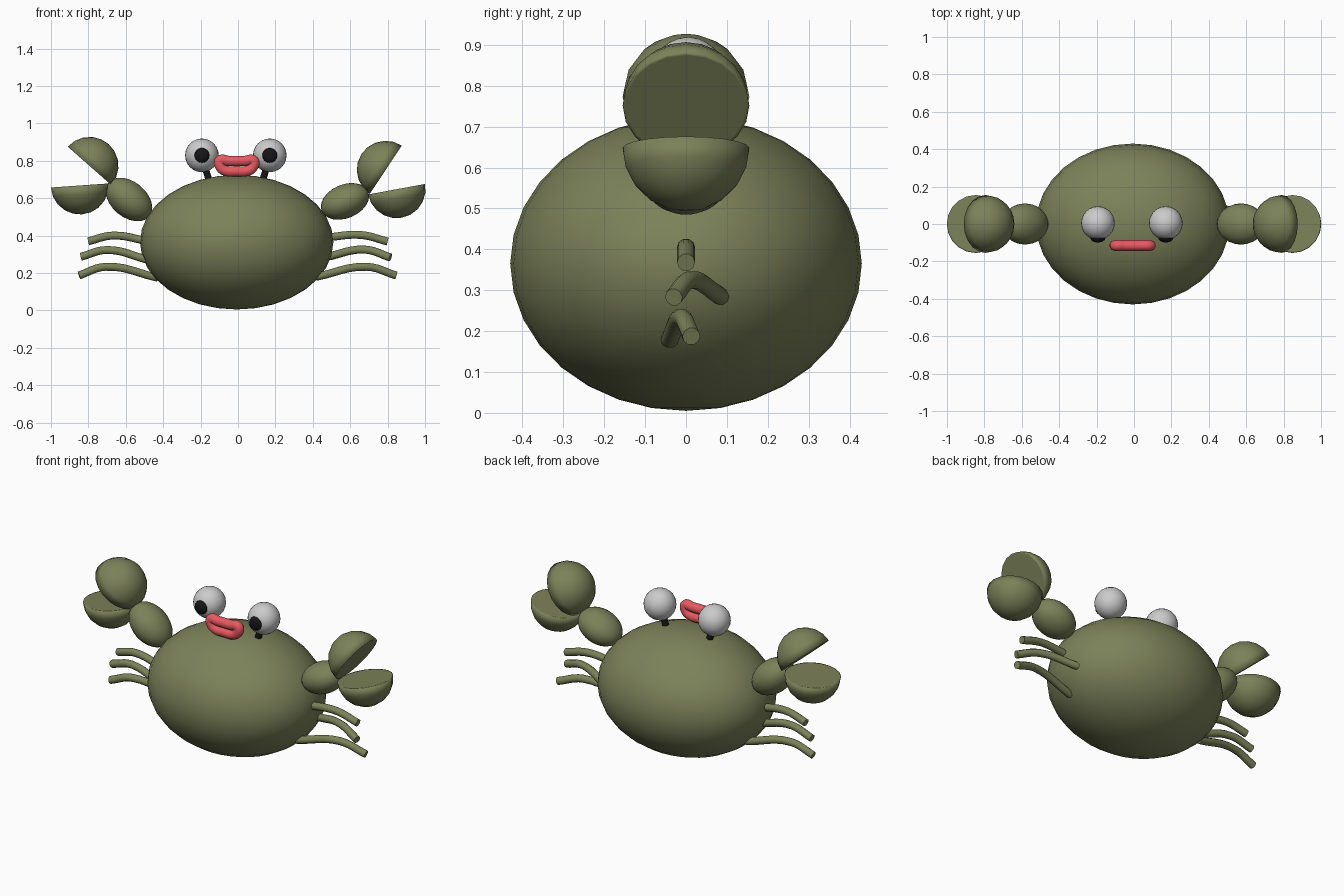
import bpy, bmesh, math
from mathutils import Vector

if "Cube" in bpy.data.objects:
    bpy.data.objects.remove(bpy.data.objects["Cube"])


def material(name, rgb):
    m = bpy.data.materials.new(name)
    m.diffuse_color = (*rgb, 1)
    m.use_nodes = True
    m.node_tree.nodes["Principled BSDF"].inputs["Base Color"].default_value = m.diffuse_color
    return m


OLIVE = material("olive", (0.20, 0.22, 0.10))
RED = material("red", (0.80, 0.10, 0.12))
BLACK = material("black", (0.008, 0.008, 0.008))


def ball(name, loc, radii, mat=None, tilt=0, segs=24, dome=False):
    """Smooth ellipsoid; dome=True presses the lower half flat."""
    bm = bmesh.new()
    bmesh.ops.create_uvsphere(bm, u_segments=segs, v_segments=segs // 2, radius=1)
    if dome:
        for v in bm.verts:
            v.co.z = max(v.co.z, 0)
    for f in bm.faces:
        f.smooth = True
    me = bpy.data.meshes.new(name)
    bm.to_mesh(me)
    bm.free()
    ob = bpy.data.objects.new(name, me)
    bpy.context.collection.objects.link(ob)
    ob.location, ob.scale = loc, radii
    ob.rotation_euler.y = tilt
    if mat:
        me.materials.append(mat)
    return ob


def tube(name, pts, radius, mat, cyclic=False):
    """Round tube along a smooth path, turned into a mesh."""
    cu = bpy.data.curves.new(name, 'CURVE')
    cu.dimensions = '3D'
    cu.bevel_depth, cu.bevel_resolution = radius, 3
    cu.resolution_u, cu.use_fill_caps = 6, True
    sp = cu.splines.new('BEZIER')
    sp.bezier_points.add(len(pts) - 1)
    for b, p in zip(sp.bezier_points, pts):
        b.co = p
        b.handle_left_type = b.handle_right_type = 'AUTO'
    sp.use_cyclic_u = cyclic
    cu.materials.append(mat)
    ob = bpy.data.objects.new(name, cu)
    bpy.context.collection.objects.link(ob)
    bpy.ops.object.select_all(action='DESELECT')
    ob.select_set(True)
    bpy.context.view_layer.objects.active = ob
    bpy.ops.object.convert(target='MESH')
    bpy.ops.object.shade_smooth_by_angle(angle=math.radians(60))
    return ob


# body
ball("body", (-0.007, 0, 0.365), (0.517, 0.43, 0.36), OLIVE, segs=32)

# arms
ball("arm_left", (-0.583, 0, 0.593), (0.142, 0.11, 0.095), OLIVE, math.radians(40))
ball("arm_right", (0.572, 0, 0.583), (0.135, 0.11, 0.09), OLIVE, math.radians(-23))

# pincer halves: centre x, z and the direction of the dome
for name, x, z, nx, nz in [
    ("pincer_upper_left", -0.794, 0.773, 0.66, 0.75),
    ("pincer_lower_left", -0.846, 0.668, 0.07, -1.0),
    ("pincer_upper_right", 0.790, 0.752, -0.83, 0.55),
    ("pincer_lower_right", 0.848, 0.648, 0.18, -0.98),
]:
    ball(name, (x, 0, z), (0.155,) * 3, OLIVE, math.atan2(nx, nz), 20, True)

# eyes, pupils and stalks
for side, x, s in (("left", -0.193, -1), ("right", 0.17, 1)):
    ball("eye_" + side, (x, 0.005, 0.829), (0.09,) * 3)
    ball("pupil_" + side, (x, -0.075, 0.829), (0.04, 0.024, 0.04), BLACK, segs=16)
    tube("eye_stalk_" + side, [(x - s * 0.012, 0, 0.78), (x - s * 0.04, 0, 0.69)],
         0.019, BLACK)

# lips: closed loop with a thin smiling slot
lips = [(-0.098, 0.800), (-0.05, 0.799), (-0.007, 0.799), (0.036, 0.799), (0.084, 0.800),
        (0.076, 0.762), (0.045, 0.745), (-0.007, 0.744), (-0.06, 0.745), (-0.09, 0.762)]
tube("lips", [(x, -0.115, z) for x, z in lips], 0.029, RED, True)

# legs: root, peak, tip
legs = {
    "leg_left_top": [(-0.48, -0.03, 0.37), (-0.67, -0.01, 0.40), (-0.80, 0, 0.37)],
    "leg_left_middle": [(-0.48, -0.04, 0.27), (-0.70, -0.01, 0.323), (-0.84, 0, 0.287)],
    "leg_left_bottom": [(-0.43, 0.04, 0.175), (-0.71, 0.01, 0.233), (-0.85, 0, 0.187)],
    "leg_right_top": [(0.47, 0, 0.39), (0.66, 0, 0.403), (0.80, 0, 0.368)],
    "leg_right_middle": [(0.47, 0.085, 0.285), (0.68, 0.01, 0.325), (0.815, -0.03, 0.283)],
    "leg_right_bottom": [(0.42, -0.04, 0.18), (0.69, -0.01, 0.233), (0.845, 0.013, 0.187)],
}
for name, pts in legs.items():
    tube(name, pts, 0.022, OLIVE)
